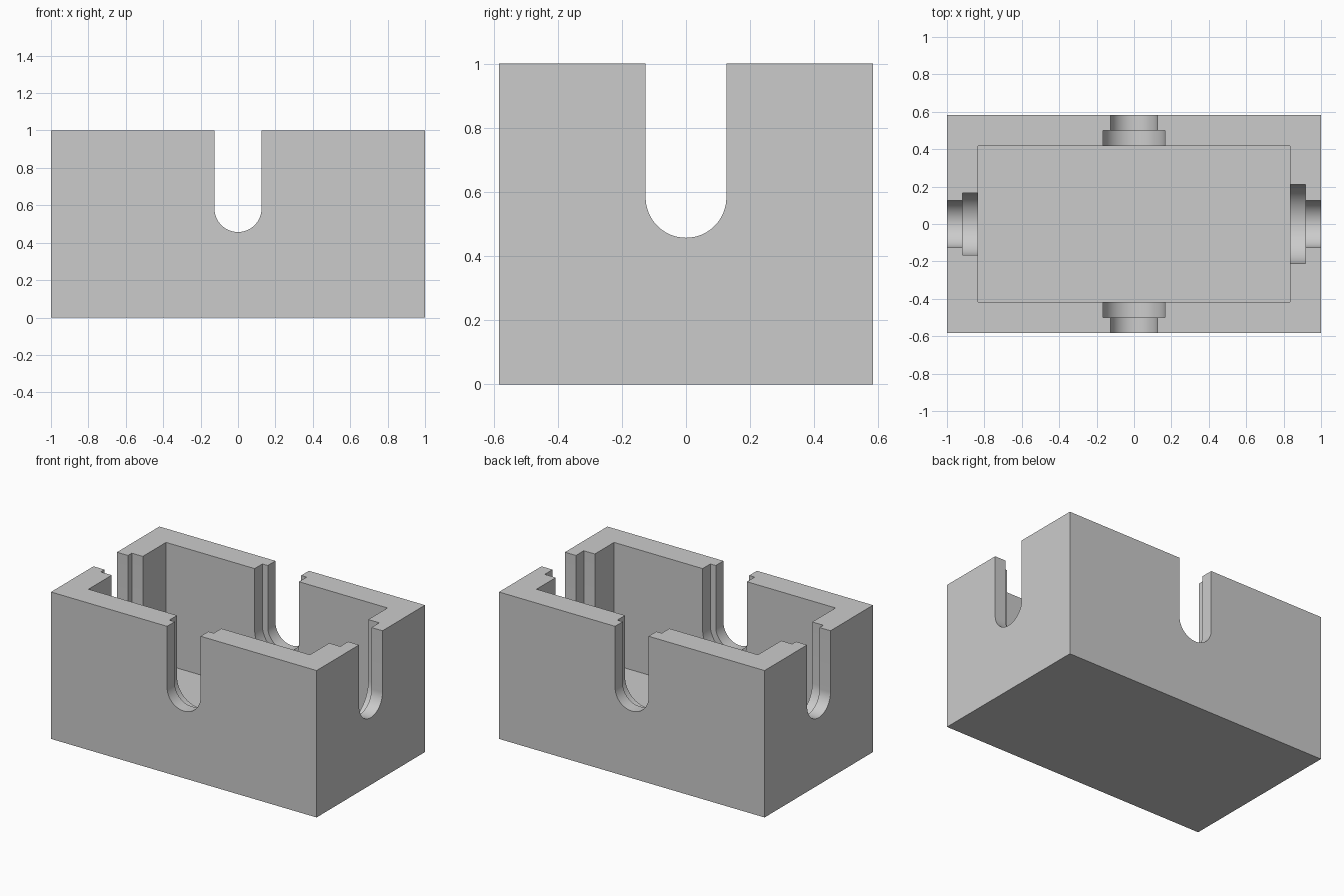
import bpy, bmesh
from math import cos, sin, pi, radians
from mathutils import Matrix

if "Cube" in bpy.data.objects:
    bpy.data.objects.remove(bpy.data.objects["Cube"])

HALF_X, HALF_Y, HEIGHT = 1.0, 0.583, 1.0
WALL, FLOOR = 0.166, 0.167
SLOT_Z, SLOT_R = 0.583, 0.126


def finish(bm, name):
    bmesh.ops.recalc_face_normals(bm, faces=bm.faces)
    mesh = bpy.data.meshes.new(name)
    bm.to_mesh(mesh)
    bm.free()
    obj = bpy.data.objects.new(name, mesh)
    bpy.context.collection.objects.link(obj)
    return obj


def box(name, hx, hy, z0, z1):
    bm = bmesh.new()
    bmesh.ops.create_cube(bm, size=1, matrix=Matrix.Translation((0, 0, (z0 + z1) / 2))
                          @ Matrix.Diagonal((2 * hx, 2 * hy, z1 - z0, 1)))
    return finish(bm, name)


def u_slot(name, radius, near, far, angle, steps=32):
    """Round-bottomed slot running outward from near to far, turned about z."""
    bm = bmesh.new()
    arc = [(radius * cos(pi + pi * i / steps), SLOT_Z + radius * sin(pi + pi * i / steps))
           for i in range(steps + 1)]
    profile = [(-radius, 1.3)] + arc + [(radius, 1.3)]
    face = bm.faces.new([bm.verts.new((near, u, z)) for u, z in profile])
    ext = bmesh.ops.extrude_face_region(bm, geom=[face])
    moved = [v for v in ext["geom"] if isinstance(v, bmesh.types.BMVert)]
    bmesh.ops.translate(bm, verts=moved, vec=(far - near, 0, 0))
    bmesh.ops.rotate(bm, verts=bm.verts, cent=(0, 0, 0),
                     matrix=Matrix.Rotation(radians(angle), 3, 'Z'))
    return finish(bm, name)


def cut(target, cutter):
    mod = target.modifiers.new(cutter.name, 'BOOLEAN')
    mod.operation, mod.solver, mod.object = 'DIFFERENCE', 'EXACT', cutter
    bpy.context.view_layer.objects.active = target
    bpy.ops.object.modifier_apply(modifier=mod.name)
    bpy.data.objects.remove(cutter)


# Open box: solid block with the cavity removed
housing = box("housing", HALF_X, HALF_Y, 0, HEIGHT)
cut(housing, box("cavity", HALF_X - WALL, HALF_Y - WALL, FLOOR, 1.4))

# Stepped slot in each wall: narrow through slot, wider recess on the inside
# (the recess in the right wall is the widest)
for side, angle, outer, recess in (("right", 0, HALF_X, 0.21), ("back", 90, HALF_Y, 0.167),
                                   ("left", 180, HALF_X, 0.167), ("front", 270, HALF_Y, 0.167)):
    cut(housing, u_slot(side + "_slot", SLOT_R, outer - 0.3, outer + 0.1, angle))
    cut(housing, u_slot(side + "_recess", recess, outer - 0.3, outer - WALL / 2, angle))

# Smooth slot bottoms, sharp edges elsewhere
bpy.ops.object.select_all(action='DESELECT')
housing.select_set(True)
bpy.context.view_layer.objects.active = housing
bpy.ops.object.shade_smooth_by_angle(angle=radians(30))
